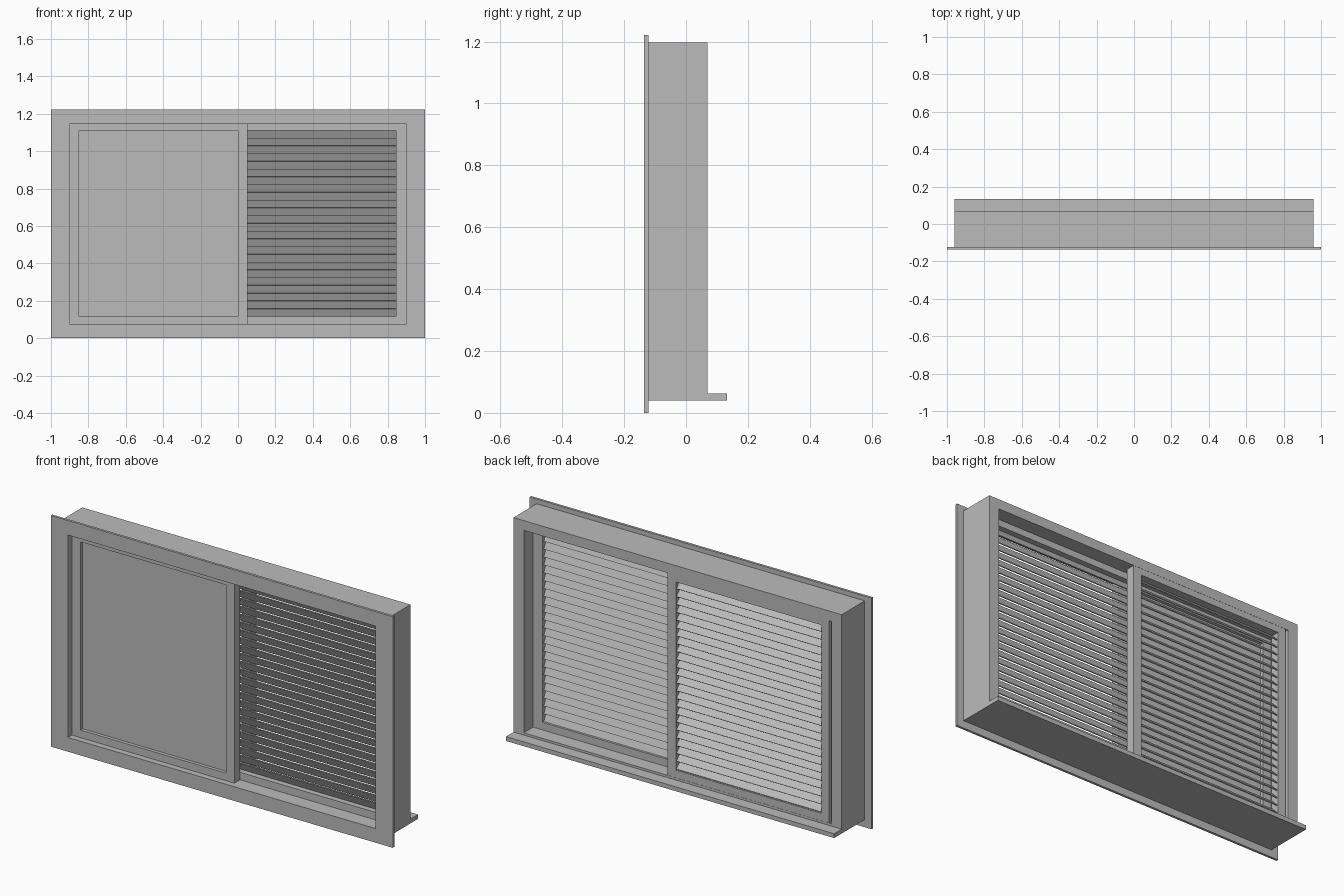
import bpy, bmesh
from math import radians
from mathutils import Matrix, Vector

if "Cube" in bpy.data.objects:
    bpy.data.objects.remove(bpy.data.objects["Cube"])

grey = bpy.data.materials.new("painted grey")
grey.use_nodes = True
grey.diffuse_color = (0.5, 0.5, 0.5, 1)
grey.node_tree.nodes["Principled BSDF"].inputs["Base Color"].default_value = (0.5, 0.5, 0.5, 1)


def finish(name, bm):
    bmesh.ops.recalc_face_normals(bm, faces=bm.faces)
    mesh = bpy.data.meshes.new(name)
    bm.to_mesh(mesh)
    bm.free()
    mesh.materials.append(grey)
    obj = bpy.data.objects.new(name, mesh)
    bpy.context.collection.objects.link(obj)
    return obj


def add_box(bm, centre, size, tilt=0):
    m = (Matrix.Translation(Vector(centre)) @ Matrix.Rotation(tilt, 4, 'X')
         @ Matrix.Diagonal((*size, 1)))
    bmesh.ops.create_cube(bm, size=1, matrix=m)


def box(name, x0, x1, y0, y1, z0, z1):
    bm = bmesh.new()
    add_box(bm, ((x0 + x1) / 2, (y0 + y1) / 2, (z0 + z1) / 2), (x1 - x0, y1 - y0, z1 - z0))
    return finish(name, bm)


def ring(name, outer, inner, y0, y1):
    """Rectangular frame; outer and inner are (x0, x1, z0, z1)."""
    bm = bmesh.new()
    loops = []
    for (xa, xb, za, zb), y in ((outer, y0), (inner, y0), (inner, y1), (outer, y1)):
        loops.append([bm.verts.new((x, y, z)) for x, z in ((xa, za), (xb, za), (xb, zb), (xa, zb))])
    for a, b in zip(loops, loops[1:] + loops[:1]):
        for i in range(4):
            j = (i + 1) % 4
            bm.faces.new((a[i], a[j], b[j], b[i]))
    return finish(name, bm)


def louvres(name, x0, x1, y, z0, z1, width, angle, count=24):
    """Slats leaning with the upper edge toward the front."""
    bm = bmesh.new()
    pitch = (z1 - z0) / count
    for i in range(count):
        add_box(bm, ((x0 + x1) / 2, y, z0 + pitch * (i + 0.5)),
                (x1 - x0, 0.005, width), radians(angle))
    return finish(name, bm)


Z0, Z1 = 0.075, 1.145          # opening
P0, P1 = 0.115, 1.11           # inside of the sashes
opening = (-0.9, 0.9, Z0, Z1)

# Fixed frame, front trim and rear sill
ring("front_trim", (-1, 1, 0, 1.222), opening, -0.135, -0.122)
ring("main_frame", (-0.96, 0.96, 0.04, 1.197), opening, -0.122, 0.07)
box("rear_sill", -0.96, 0.96, 0.07, 0.133, 0.04, 0.063)

# Front sash with its flat pane
ring("front_sash", (-0.9, 0.05, Z0, Z1), (-0.85, 0, P0, P1), -0.102, -0.056)
box("front_pane", -0.85, 0, -0.084, -0.074, P0, P1)

# Middle sash with steep slats
ring("middle_sash", (-0.05, 0.9, Z0, Z1), (0, 0.845, P0, P1), -0.055, -0.008)
louvres("middle_slats", 0, 0.845, -0.032, P0, P1, 0.05, 25)

# Rear sash with more open slats
ring("rear_sash", (-0.886, 0.06, Z0, Z1), (-0.84, 0.011, P0, P1), 0.019, 0.069)
louvres("rear_slats", -0.84, 0.011, 0.044, P0, P1, 0.052, 45)
